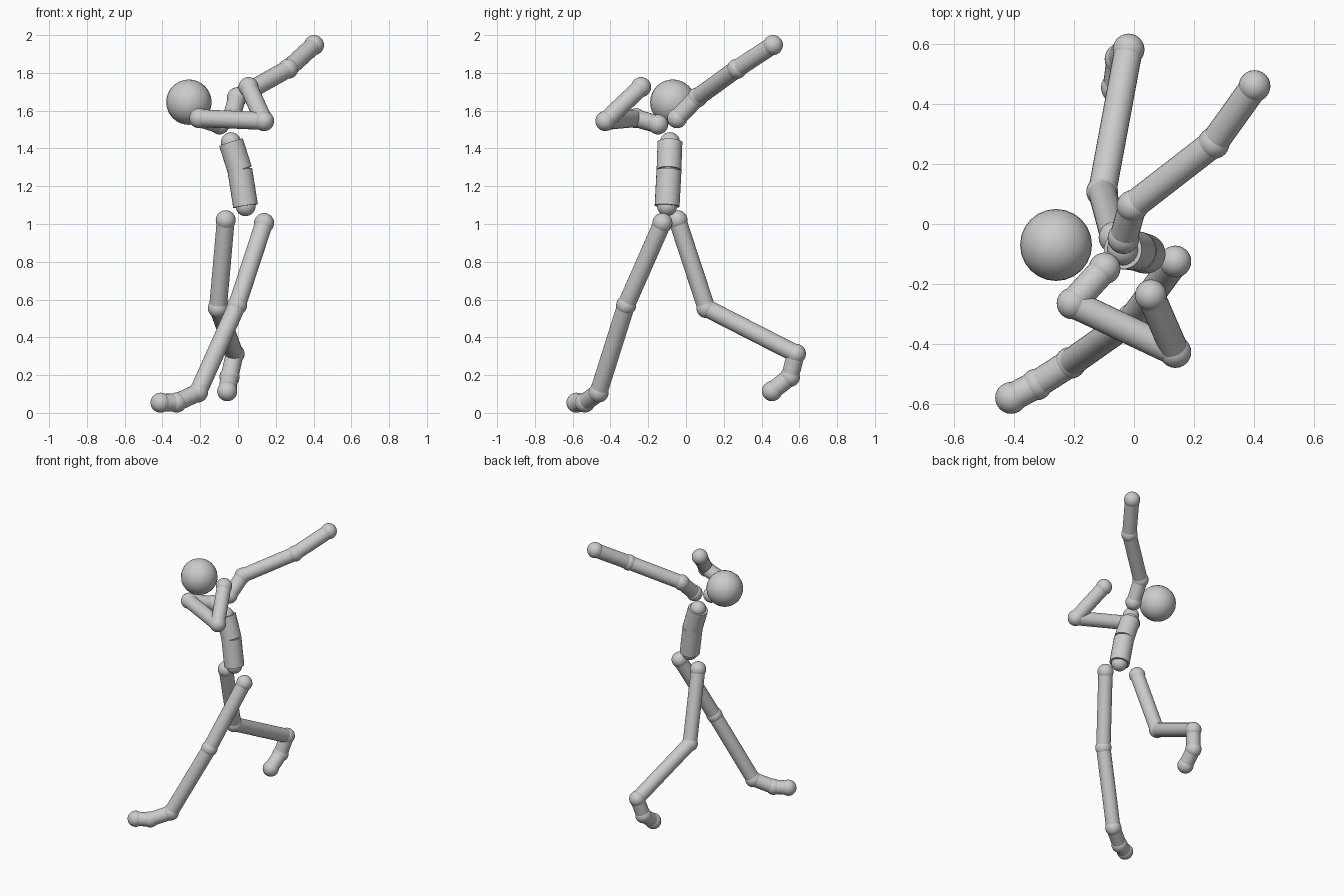
import bpy
from mathutils import Vector

if "Cube" in bpy.data.objects:
    bpy.data.objects.remove(bpy.data.objects["Cube"])

grey = bpy.data.materials.new("plain grey")
grey.diffuse_color = (0.6, 0.6, 0.6, 1)
grey.use_nodes = True
grey.node_tree.nodes["Principled BSDF"].inputs["Base Color"].default_value = grey.diffuse_color

BALL, LIMB, TRUNK = 0.053, 0.047, 0.066


def finish(name):
    ob = bpy.context.object
    ob.name = name
    ob.data.materials.append(grey)
    bpy.ops.object.shade_smooth_by_angle(angle=0.7)


def ball(name, pos, r=BALL):
    bpy.ops.mesh.primitive_uv_sphere_add(segments=24, ring_count=16, radius=r, location=pos)
    finish(name)


def rod(name, a, b, r):
    a, b = Vector(a), Vector(b)
    d = b - a
    bpy.ops.mesh.primitive_cylinder_add(
        vertices=24, radius=r, depth=d.length, location=(a + b) / 2,
        rotation=d.to_track_quat('Z', 'Y').to_euler())
    finish(name)


def chain(name, joints, parts, r=LIMB):
    """Rods between successive joints, with a ball at every joint."""
    for i, p in enumerate(joints):
        ball(f"{name}_joint_{i}", p)
    for part, a, b in zip(parts, joints, joints[1:]):
        rod(f"{name}_{part}", a, b, r)


# Head
ball("head", (-0.26, -0.07, 1.645), 0.12)

# Trunk
chain("trunk", [(-0.037, -0.085, 1.433), (0.01, -0.09, 1.285), (0.04, -0.10, 1.095)],
      ["chest", "belly"], TRUNK)

# Legs: hip, knee, ankle, toe base, toe tip
leg_parts = ["thigh", "shin", "foot", "toes"]
chain("front_leg", [(0.138, -0.125, 1.005), (-0.005, -0.317, 0.57), (-0.212, -0.463, 0.108),
                    (-0.325, -0.535, 0.055), (-0.41, -0.58, 0.054)], leg_parts)
chain("back_leg", [(-0.065, -0.045, 1.02), (-0.106, 0.108, 0.555), (-0.018, 0.582, 0.313),
                   (-0.045, 0.55, 0.19), (-0.057, 0.455, 0.115)], leg_parts)

# Arms: collar, shoulder, elbow, hand
arm_parts = ["collar", "upper_arm", "forearm"]
chain("raised_arm", [(-0.035, -0.047, 1.56), (-0.005, 0.06, 1.67), (0.266, 0.27, 1.822),
                     (0.402, 0.46, 1.947)], arm_parts)
chain("bent_arm", [(-0.098, -0.148, 1.527), (-0.205, -0.265, 1.56), (0.138, -0.427, 1.545),
                   (0.056, -0.238, 1.725)], arm_parts)
